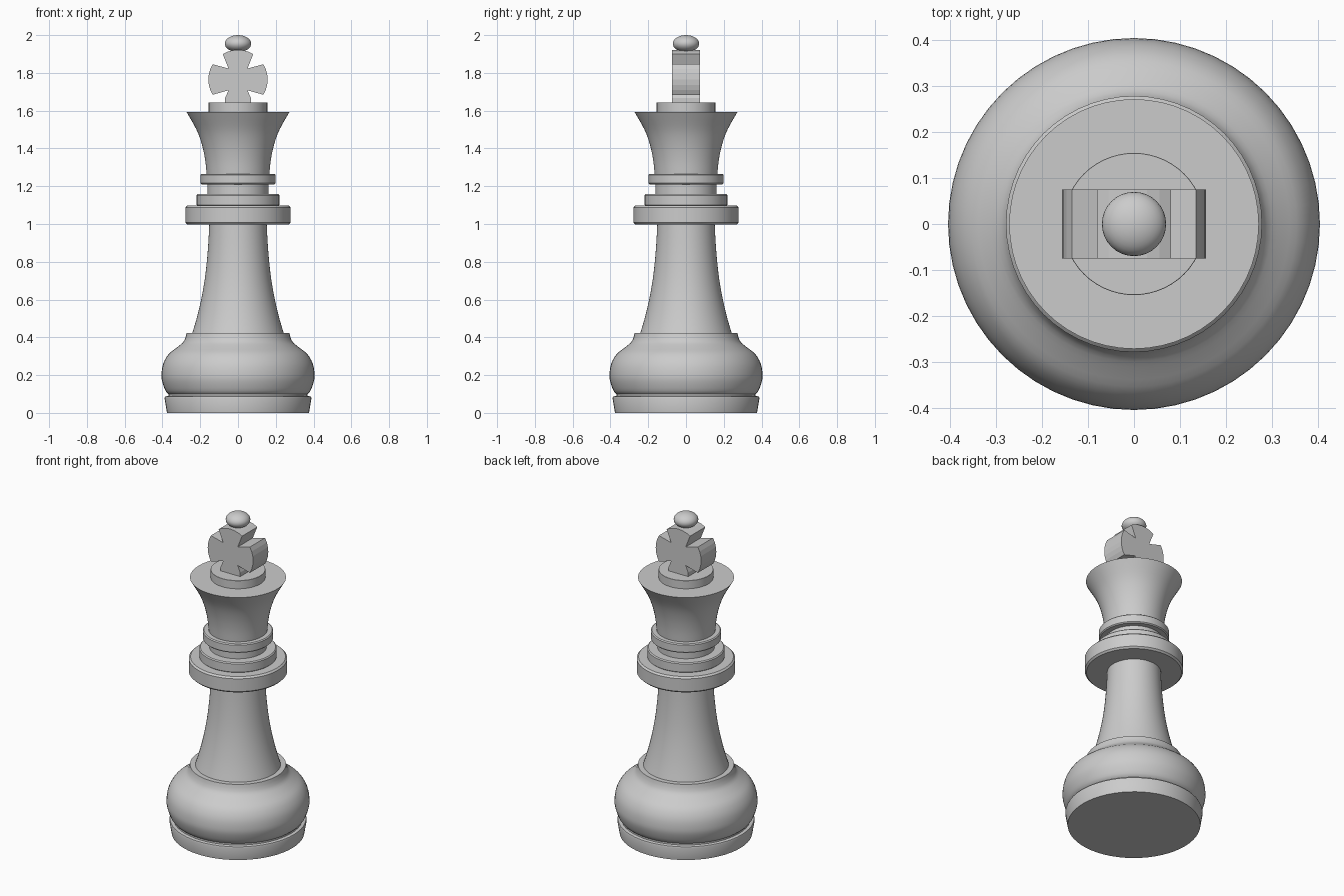
import bpy, bmesh, math

if "Cube" in bpy.data.objects:
    bpy.data.objects.remove(bpy.data.objects["Cube"])

SEGMENTS = 56


def finish(name, bm, smooth=True):
    bmesh.ops.recalc_face_normals(bm, faces=bm.faces)
    mesh = bpy.data.meshes.new(name)
    bm.to_mesh(mesh)
    bm.free()
    obj = bpy.data.objects.new(name, mesh)
    bpy.context.collection.objects.link(obj)
    if smooth:
        bpy.ops.object.select_all(action='DESELECT')
        obj.select_set(True)
        bpy.context.view_layer.objects.active = obj
        bpy.ops.object.shade_smooth_by_angle(angle=math.radians(30))
    return obj


def curve(points, steps=4):
    """Smooth Catmull-Rom curve through (radius, height) points."""
    p = [points[0]] + points + [points[-1]]
    out = []
    for i in range(1, len(p) - 2):
        for s in range(steps):
            t = s / steps
            out.append(tuple(0.5 * (2 * b + (c - a) * t + (2 * a - 5 * b + 4 * c - d) * t * t
                                    + (3 * b - a - 3 * c + d) * t ** 3)
                             for a, b, c, d in zip(p[i - 1], p[i], p[i + 1], p[i + 2])))
    return out + [points[-1]]


def lathe(name, profile):
    """Closed turned solid from a bottom-to-top profile."""
    bm = bmesh.new()
    rings = []
    for r, z in profile:
        rings.append([bm.verts.new((r * math.cos(a), r * math.sin(a), z))
                      for a in (2 * math.pi * k / SEGMENTS for k in range(SEGMENTS))])
    for low, high in zip(rings, rings[1:]):
        for k in range(SEGMENTS):
            n = (k + 1) % SEGMENTS
            bm.faces.new((low[k], low[n], high[n], high[k]))
    bm.faces.new(rings[0][::-1])
    bm.faces.new(rings[-1])
    return finish(name, bm)


def disc(name, r, z0, z1, c=0.006):
    """Collar with slightly eased edges."""
    return lathe(name, [(r - c, z0), (r, z0 + c), (r, z1 - c), (r - c, z1)])


# Foot and bulging base
lathe("foot", [(0.376, 0), (0.389, 0.078), (0.386, 0.087), (0.368, 0.09), (0.368, 0.105)])
lathe("base_bulge", curve([(0.368, 0.1), (0.384, 0.118), (0.401, 0.165), (0.405, 0.205),
                           (0.396, 0.26), (0.368, 0.31), (0.325, 0.345), (0.29, 0.375),
                           (0.276, 0.405)], 3) + [(0.272, 0.424)])

# Tapering stem
lathe("stem", curve([(0.243, 0.42), (0.219, 0.5), (0.195, 0.6), (0.177, 0.7),
                     (0.165, 0.8), (0.157, 0.9), (0.152, 1.0)], 2))

# Stacked collars and neck
disc("wide_collar", 0.279, 0.998, 1.097, 0.01)
disc("middle_collar", 0.219, 1.095, 1.158)
disc("neck", 0.162, 1.155, 1.215, 0.001)
disc("upper_collar", 0.199, 1.21, 1.266)

# Flared head and its cap
lathe("flared_head", curve([(0.166, 1.264), (0.174, 1.34), (0.191, 1.42),
                            (0.22, 1.5), (0.272, 1.592)]))
disc("head_cap", 0.155, 1.59, 1.643, 0.001)

# Cross: half outline with curved arm tips, mirrored and extruded
CZ, R = 1.765, 0.157


def arc(a0, a1, n=6):
    return [(R * math.cos(math.radians(a0 + (a1 - a0) * k / n)),
             CZ + R * math.sin(math.radians(a0 + (a1 - a0) * k / n))) for k in range(n + 1)]


half = [(0.068, 1.64), (0.068, 1.668), (0.05, 1.708)] + arc(-31, 31) + [(0.05, 1.823)] \
    + arc(59, 90, 3)
outline = half + [(-x, z) for x, z in reversed(half[:-1])]
bm = bmesh.new()
face = bm.faces.new([bm.verts.new((x, -0.075, z)) for x, z in outline])
ext = bmesh.ops.extrude_face_region(bm, geom=[face])
bmesh.ops.translate(bm, vec=(0, 0.15, 0),
                    verts=[v for v in ext["geom"] if isinstance(v, bmesh.types.BMVert)])
finish("cross", bm, smooth=False)

# Flattened ball on top
bm = bmesh.new()
bmesh.ops.create_uvsphere(bm, u_segments=32, v_segments=16, radius=1)
bmesh.ops.scale(bm, vec=(0.07, 0.07, 0.045), verts=bm.verts)
bmesh.ops.translate(bm, vec=(0, 0, 1.955), verts=bm.verts)
finish("finial_ball", bm)
